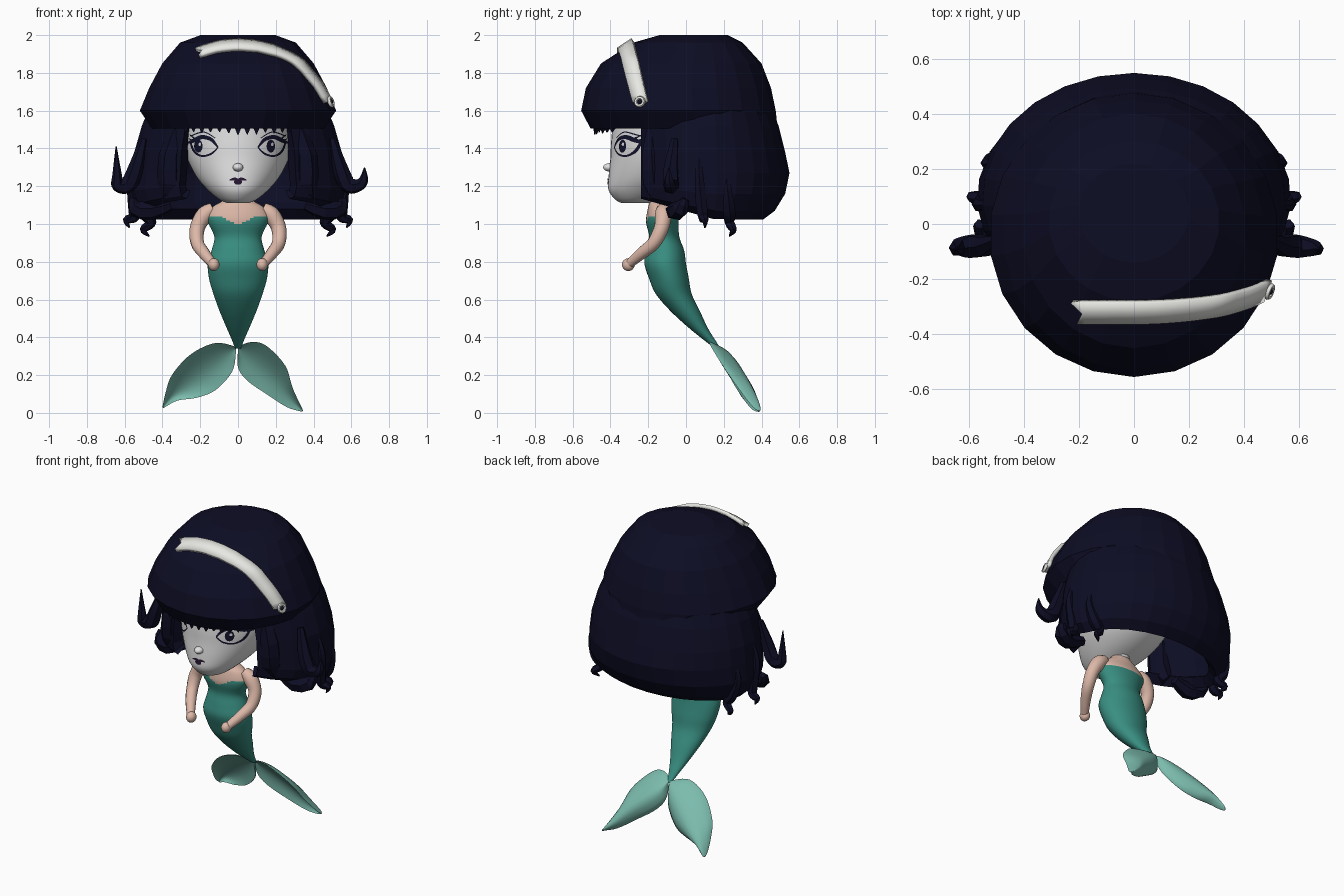
import bpy, bmesh, math, random
from math import sin, cos, pi, radians
from mathutils import Vector as V
from mathutils.bvhtree import BVHTree

if "Cube" in bpy.data.objects:
    bpy.data.objects.remove(bpy.data.objects["Cube"])
random.seed(4)


def material(name, rgb):
    m = bpy.data.materials.new(name)
    m.use_nodes = True
    m.diffuse_color = (*rgb, 1)
    b = m.node_tree.nodes["Principled BSDF"]
    b.inputs["Base Color"].default_value = (*rgb, 1)
    b.inputs["Roughness"].default_value = 0.8
    return m


HAIR = material("midnight_hair", (0.004, 0.004, 0.018))
FACE = material("pale_face", (0.75, 0.75, 0.75))
BAND = material("band_white", (0.8, 0.8, 0.77))
SKIN = material("peach_skin", (0.72, 0.48, 0.39))
TEAL = material("teal_scales", (0.04, 0.27, 0.22))
FIN = material("pale_fin", (0.2, 0.5, 0.42))
INK = material("eye_ink", (0.006, 0.006, 0.025))
LIP = material("dark_lip", (0.02, 0.008, 0.03))


def smooth(pts, k):
    """Catmull-Rom interpolation of tuples of any length."""
    out = []
    for i in range(len(pts) - 1):
        p = [pts[max(0, min(len(pts) - 1, i + j))] for j in (-1, 0, 1, 2)]
        for s in range(k):
            t = s / k
            out.append(tuple(b + 0.5 * t * (c - a + t * (2 * a - 5 * b + 4 * c - d + t * (3 * (b - c) + d - a)))
                             for a, b, c, d in zip(*p)))
    return out + [tuple(pts[-1])]


def finish(ob, mats, angle=None):
    for m in mats:
        ob.data.materials.append(m)
    if angle:
        bpy.ops.object.select_all(action='DESELECT')
        ob.select_set(True)
        bpy.context.view_layer.objects.active = ob
        bpy.ops.object.shade_smooth_by_angle(angle=radians(angle))
    return ob


def loft(name, rings, mats, closed=True, caps=True, angle=None):
    bm = bmesh.new()
    vs = [[bm.verts.new(p) for p in r] for r in rings]
    n = len(rings[0])
    for a, b in zip(vs, vs[1:]):
        for i in range(n if closed else n - 1):
            j = (i + 1) % n
            bm.faces.new((a[i], a[j], b[j], b[i]))
    if caps:
        bm.faces.new(vs[0])
        bm.faces.new(vs[-1])
    bmesh.ops.recalc_face_normals(bm, faces=bm.faces)
    me = bpy.data.meshes.new(name)
    bm.to_mesh(me)
    bm.free()
    ob = bpy.data.objects.new(name, me)
    bpy.context.collection.objects.link(ob)
    return finish(ob, mats, angle)


def oval(z, cy, rx, ry, n):
    return [V((rx * sin(2 * pi * i / n), cy + ry * cos(2 * pi * i / n), z)) for i in range(n)]


def tube(name, pts, mat, res=3, angle=None, k=5):
    """Tapered round tube through (x, y, z, radius) points."""
    path = smooth(pts, k)
    n = 4 + 2 * res
    rings = []
    for i, p in enumerate(path):
        d = V(path[min(i + 1, len(path) - 1)][:3]) - V(path[max(i - 1, 0)][:3])
        u = d.cross(V((0, 1, 0.3))).normalized()
        w = d.cross(u).normalized()
        rings.append([V(p[:3]) + p[3] * (u * cos(2 * pi * j / n) + w * sin(2 * pi * j / n)) for j in range(n)])
    return loft(name, rings, [mat], angle=angle)


def ball(name, loc, scale, mat):
    bpy.ops.mesh.primitive_uv_sphere_add(segments=20, ring_count=12, location=loc)
    ob = bpy.context.object
    ob.name = name
    ob.scale = scale
    return finish(ob, [mat], 80)


def tree(ob):
    return BVHTree.FromPolygons([v.co for v in ob.data.vertices], [p.vertices[:] for p in ob.data.polygons])


# Body: shoulders, bodice and tail in one loft, coloured along the neckline
body = smooth([(1.17, -.14, .05, .045), (1.125, -.13, .08, .06), (1.09, -.13, .135, .07), (1.04, -.125, .165, .085),
               (1.0, -.125, .155, .085), (.93, -.115, .125, .08), (.86, -.11, .14, .1), (.79, -.11, .16, .11),
               (.71, -.09, .153, .105), (.63, -.065, .13, .095), (.54, -.005, .098, .078), (.45, .065, .06, .05),
               (.38, .13, .03, .028), (.34, .17, .015, .015)], 5)
torso = loft("body_and_tail", [oval(*r, 48) for r in body], [SKIN, TEAL], angle=80)
for f in torso.data.polygons:
    c = f.center
    line = .99 + .05 * min(1, abs(c.x) / .09) if c.y < -.12 else 1.03
    f.material_index = int(c.z < line)

# Arms and hands
for s, side in ((1, "left"), (-1, "right")):
    tube(side + "_arm", [(s * .13, -.12, 1.08, .035), (s * .175, -.12, 1.05, .045), (s * .215, -.13, .98, .04),
                         (s * .215, -.17, .9, .036), (s * .18, -.235, .845, .032), (s * .135, -.3, .79, .024)],
         SKIN, 4, 80)
    ball(side + "_hand", (s * .128, -.305, .785), (.03, .034, .034), SKIN)

# Tail flukes: cupped leaves between an upper and a lower edge
flukes = {
    "left_fluke": ([(0, .35), (.07, .375), (.15, .355), (.25, .25), (.29, .13), (.345, .012)],
                   [(0, .33), (.0, .24), (.05, .17), (.15, .1), (.26, .03), (.34, .006)]),
    "right_fluke": ([(-.01, .35), (-.12, .37), (-.25, .31), (-.35, .2), (-.385, .1), (-.4, .03)],
                    [(-.01, .33), (-.03, .22), (-.12, .12), (-.22, .08), (-.32, .065), (-.395, .025)])}
for name, (up, low) in flukes.items():
    up, low = smooth(up, 5), smooth(low, 5)
    rings = []
    for i, (a, b) in enumerate(zip(up, low)):
        env = sin(pi * i / (len(up) - 1)) ** .6
        ring = []
        for depth, ts in ((.085, range(9)), (.045, range(8, -1, -1))):
            for j in ts:
                x, z = (a[0] + (b[0] - a[0]) * j / 8, a[1] + (b[1] - a[1]) * j / 8)
                shift = .004 if depth > .06 else -.004
                ring.append(V((x, .17 + (.36 - z) * .61 + env * (depth * sin(pi * j / 8) - .04) + shift, z)))
        rings.append(ring)
    loft(name, rings, [FIN], angle=60)

# Head, neck and nose
skull = smooth([(1.11, -.27, .055, .07), (1.13, -.25, .1, .125), (1.18, -.2, .16, .21), (1.25, -.145, .22, .265),
                (1.35, -.1, .27, .3), (1.45, -.08, .285, .315), (1.6, -.07, .27, .3), (1.7, -.05, .2, .2)], 4)
head = loft("head", [oval(*r, 48) for r in skull], [FACE], angle=80)
tube("neck", [(0, -.13, 1.15, .055), (0, -.1, 1.22, .065), (0, -.08, 1.3, .09)], FACE, 6, 80)
ball("nose", (0, -.405, 1.3), (.028, .034, .022), FACE)
head_tree = tree(head)


def on_face(x, z, lift=.004):
    hit = head_tree.ray_cast(V((x, -1, z)), V((0, 1, 0)))[0] or head_tree.find_nearest(V((x, -.2, z)))[0]
    return hit + V((x * .01, -lift, 0))


def stroke(name, pts, mat=INK):
    """Painted line through (x, z, half width) points, laid on the face."""
    path = smooth(pts, 5)
    rings = []
    for i, (x, z, w) in enumerate(path):
        a, b = path[max(0, i - 1)], path[min(len(path) - 1, i + 1)]
        d = V((a[1] - b[1], b[0] - a[0])).normalized() * w
        rings.append([on_face(x + d.x, z + d.y), on_face(x - d.x, z - d.y)])
    return loft(name, rings, [mat], closed=False, caps=False)


def spot(name, x, z, rx, rz, mat, lift):
    edge = [on_face(x + rx * cos(i * pi / 10), z + rz * sin(i * pi / 10), lift) for i in range(20)]
    mid = [on_face(x, z, lift)] * 20
    return loft(name, [edge, [m.lerp(e, .05) for m, e in zip(mid, edge)]], [mat])


# Painted eyes, lashes, brows and lips
for s, side, iris in ((1, "left", .172), (-1, "right", -.208)):
    stroke(side + "_upper_lid", [(s * .105, 1.405, .004), (s * .14, 1.447, .009), (s * .19, 1.46, .011),
                                 (s * .235, 1.44, .01), (s * .262, 1.43, .004)])
    stroke(side + "_lower_lid", [(s * .105, 1.405, .003), (s * .14, 1.372, .005), (s * .19, 1.36, .005),
                                 (s * .23, 1.385, .006), (s * .25, 1.435, .004)])
    stroke(side + "_lid_crease", [(s * .12, 1.455, .002), (s * .18, 1.487, .003), (s * .25, 1.465, .003)])
    for i in range(3):
        stroke(side + "_lash", [(s * (.225 + .008 * i), 1.45 - .01 * i, .005),
                                (s * (.255 + .006 * i), 1.475 - .022 * i, .001)])
    spot(side + "_iris", iris, 1.412, .022, .034, INK, .005)
    spot(side + "_eye_glint", iris + .008, 1.422, .007, .009, FACE, .008)
stroke("upper_lip", [(-.045, 1.233, .002), (-.018, 1.238, .008), (0, 1.233, .007), (.018, 1.238, .008),
                     (.045, 1.233, .002)], LIP)
spot("lower_lip", 0, 1.222, .022, .014, LIP, .005)

# Hair crown with a fringe
crown = [(2.0, .04, .2, .18), (1.96, .01, .31, .29), (1.85, -.025, .405, .425), (1.72, -.04, .475, .49),
         (1.6, -.04, .525, .515), (1.505, -.01, .46, .495), (1.53, -.02, .36, .4)]
cap = loft("hair_crown", [oval(*r, 22) for r in crown], [HAIR])
for i in range(-6, 7):
    a = i * .105
    p = [V((.47 * sin(a + d), -.01 - .485 * cos(a + d), 1.53)) for d in (-.055, .055)]
    tip = (p[0] + p[1]) / 2 + V((0, .01, -.045 - random.random() * .02))
    back = V((0, .03, 0))
    loft("fringe_tooth", [[p[0], p[1], p[1] + back, p[0] + back],
                          [tip.lerp(q, .08) for q in (p[0], p[1], p[1] + back, p[0] + back)]], [HAIR])

# Long back hair: a thick shell open at the front and underneath
rings = []
for z, rx, back, lift in ((1.64, .46, .44, 0), (1.52, .51, .49, 0), (1.38, .55, .525, 0), (1.27, .56, .548, 0),
                          (1.16, .57, .525, .1), (1.07, .55, .47, .2), (1.025, .5, .41, .28)):
    ring = []
    for i in range(23):
        a = radians(-147 + 294 * i / 22)
        y = .09 + (back - .09) * cos(a) if cos(a) > 0 else .09 + .39 * cos(a)
        ring.append(V((rx * sin(a), y, z + lift * max(0, .15 - y))))
    rings.append(ring)
long_hair = loft("long_hair", rings, [HAIR], closed=False, caps=False)
mod = long_hair.modifiers.new("thickness", 'SOLIDIFY')
mod.thickness = .07
mod.offset = -1

# Side locks, flicks and curled ends
for s, tip in ((1, .3), (-1, .41)):
    reach = .67 if s > 0 else .645
    tube("side_flick", [(s * .5, -.06, 1.45, .02), (s * .54, -.08, 1.3, .04), (s * .58, -.08, 1.21, .045),
                        (s * .635, -.085, 1.205, .035), (s * (reach - .005), -.09, 1.16 + tip / 4, .025),
                        (s * reach, -.09, 1 + tip, .003)], HAIR, 1)
    tube("middle_lock", [(s * .53, .07, 1.38, .008), (s * .56, .07, 1.25, .026), (s * .55, .08, 1.12, .034),
                         (s * .55, .09, 1.04, .03), (s * .59, .1, 1.02, .02), (s * .575, .1, .98, .004)], HAIR, 1)
    tube("rear_lock", [(s * .5, .22, 1.3, .008), (s * .53, .22, 1.18, .026), (s * .5, .23, 1.07, .035),
                       (s * .46, .23, 1.01, .028), (s * .5, .25, .97, .02), (s * .47, .23, .935, .004)], HAIR, 1)
    tube("front_lock", [(s * .32, -.17, 1.5, .04), (s * .36, -.18, 1.36, .06), (s * .36, -.17, 1.22, .065),
                        (s * .38, -.14, 1.14, .04)], HAIR, 1, k=2)
    tube("curled_end", [(s * .36, -.05, 1.1, .03), (s * .46, -.06, 1.07, .05), (s * .54, -.03, 1.08, .045),
                        (s * .56, 0, 1.13, .02)], HAIR, 1, k=2)

# Headband laid over the crown, with a notched end and a button
cap_tree = tree(cap)
rings = []
for i in range(25):
    ring = []
    for j in (-1, 0, 1):
        a = radians(-28 + 101 * i / 24 + (4 if i == 0 and j == 0 else 0))
        y = -.32 + .08 * max(0, a / radians(73)) ** 2 + .038 * j
        d = V((sin(a), 0, cos(a)))
        hit = cap_tree.ray_cast(V((0, y, 1.5)) + d, -d)[0]
        ring.append(hit + d * .016)
    rings.append(ring)
end = rings[-1][1]
band = loft("headband", rings, [BAND], closed=False, caps=False, angle=50)
mod = band.modifiers.new("thickness", 'SOLIDIFY')
mod.thickness = .024
mod.offset = 0
bpy.ops.mesh.primitive_torus_add(major_segments=16, minor_segments=6, major_radius=.022, minor_radius=.01,
                                 location=end + V((.012, -.005, 0)), rotation=(radians(20), radians(72), 0))
bpy.context.object.name = "band_button"
finish(bpy.context.object, [BAND], 60)
ball("button_center", end + V((.012, -.005, 0)), (.012, .012, .012), INK)
